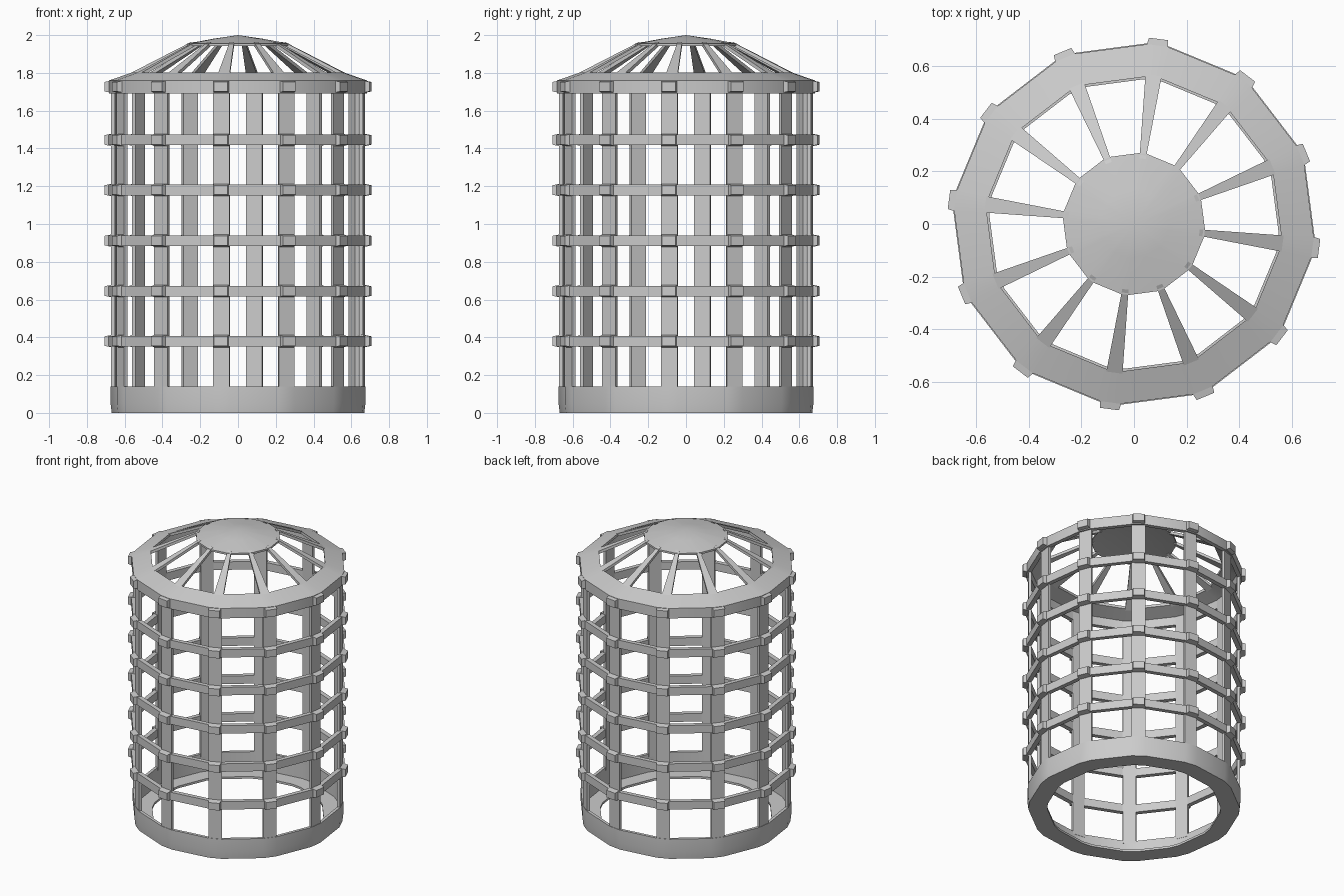
import bpy, bmesh
from math import cos, sin, radians, pi

if "Cube" in bpy.data.objects:
    bpy.data.objects.remove(bpy.data.objects["Cube"])

ANGLES = [radians(22.5 + 30 * k) for k in range(12)]


def finish(bm, name, smooth=False):
    bmesh.ops.recalc_face_normals(bm, faces=bm.faces)
    mesh = bpy.data.meshes.new(name)
    bm.to_mesh(mesh)
    bm.free()
    ob = bpy.data.objects.new(name, mesh)
    bpy.context.collection.objects.link(ob)
    if smooth:
        bpy.ops.object.select_all(action='DESELECT')
        ob.select_set(True)
        bpy.context.view_layer.objects.active = ob
        bpy.ops.object.shade_smooth_by_angle(angle=radians(28))
    return ob


def band(name, profile, half=3.8, smooth=False):
    """Sweep a closed (radius, z) profile round a 12-gon with clipped corners."""
    bm = bmesh.new()
    h = radians(half)
    loops = [[bm.verts.new((r * cos(a + s), r * sin(a + s), z)) for r, z in profile]
             for a in ANGLES for s in (-h, h)]
    n = len(profile)
    for i, lo in enumerate(loops):
        nx = loops[(i + 1) % len(loops)]
        for j in range(n):
            k = (j + 1) % n
            bm.faces.new((lo[j], nx[j], nx[k], lo[k]))
    bmesh.ops.remove_doubles(bm, verts=bm.verts, dist=1e-5)
    return finish(bm, name, smooth)


def blocks(name, ends, levels=(0,)):
    """Twelve-fold blocks; each end is four (radius, tangent offset, z) points."""
    bm = bmesh.new()
    for dz in levels:
        for a in ANGLES:
            e = [[bm.verts.new((r * cos(a) - t * sin(a), r * sin(a) + t * cos(a), z + dz))
                  for r, t, z in end] for end in ends]
            bm.faces.new(e[0])
            bm.faces.new(e[1])
            for j in range(4):
                k = (j + 1) % 4
                bm.faces.new((e[0][j], e[0][k], e[1][k], e[1][j]))
    return finish(bm, name)


# Base wall with inward foot flange
band("base_skirt", [(.67, 0), (.676, .05), (.676, .14), (.655, .14), (.655, .015), (.55, .015), (.55, 0)],
     smooth=True)

# Upright slats
blocks("uprights", [[(r, t, z) for r, t in ((.672, -.044), (.672, .044), (.652, .042), (.652, -.042))]
                    for z in (.12, 1.75)])

# Horizontal hoops
LEVELS = [.38, .645, .912, 1.18, 1.445]
for i, z in enumerate(LEVELS):
    band(f"hoop_{i + 1}", [(.686, z - .028), (.686, z + .028), (.655, z + .028), (.655, z - .028)])

# Tapered studs where hoops cross uprights
blocks("studs", [[(r, t, z) for t, z in ((-w, -h), (w, -h), (w, h), (-w, h))]
                 for r, w, h in ((.665, .044, .034), (.708, .036, .025))], LEVELS + [1.727])

# Roof collar: vertical wall and sloping flange
band("roof_collar", [(.684, 1.69), (.684, 1.76), (.56, 1.803), (.56, 1.785), (.655, 1.75), (.655, 1.69)],
     3.2, True)

# Roof spokes
blocks("roof_spokes", [[(r, -w, z), (r, w, z), (r, w, z - .02), (r, -w, z - .02)]
                       for r, w, z in ((.57, .031, 1.799), (.25, .012, 1.963))])

# Shallow conical cap
band("roof_cap", [(0, 2.0), (.13, 1.981), (.27, 1.955), (.27, 1.942), (0, 1.98)], 3.2, True)
